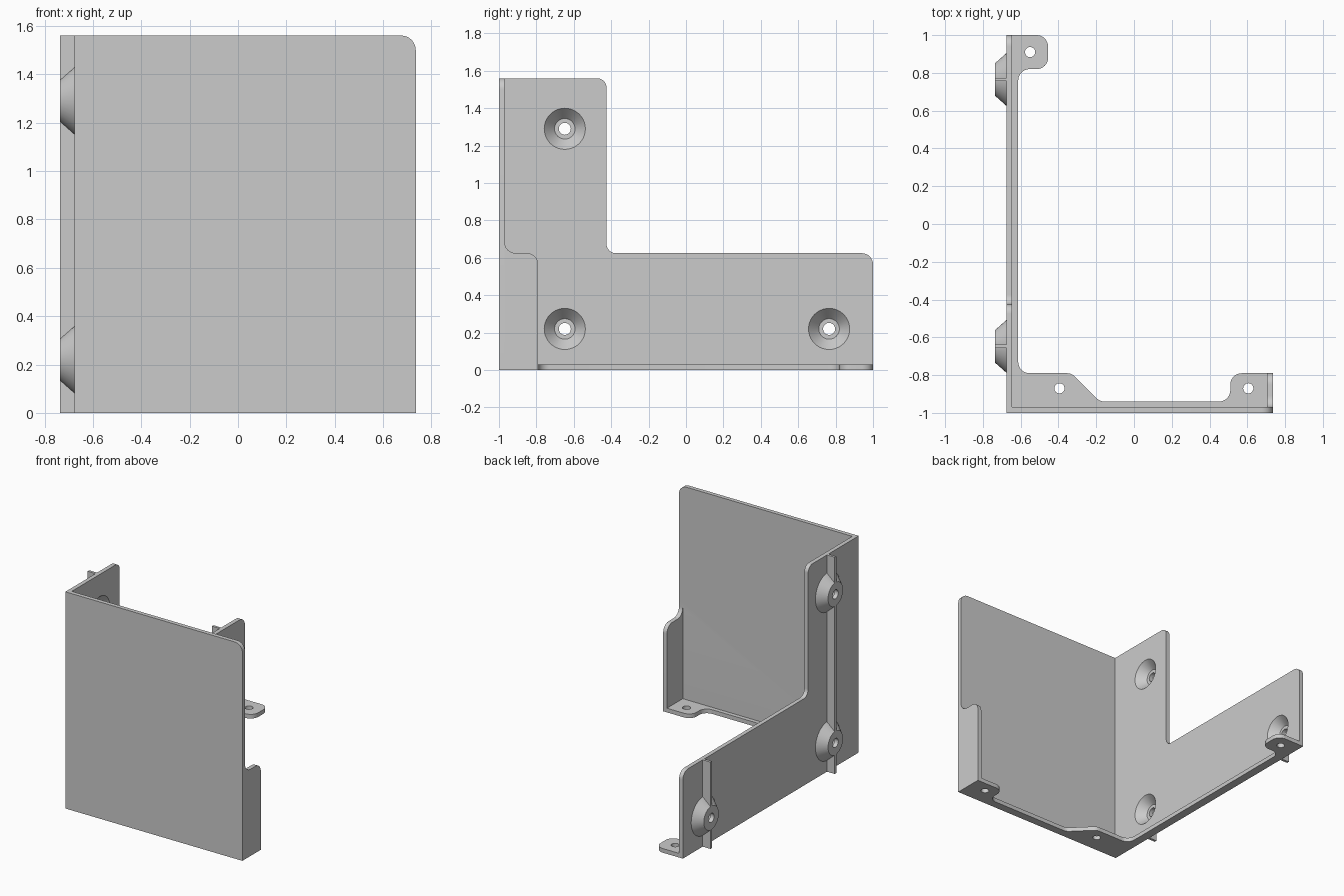
import bpy, bmesh, math
from mathutils import Vector, Matrix

cube = bpy.data.objects.get("Cube")
if cube:
    bpy.data.objects.remove(cube)

SHADE = (0.6, 0.6, 0.6, 1)
grey = bpy.data.materials.new("light_grey")
grey.use_nodes = True
grey.diffuse_color = SHADE
grey.node_tree.nodes["Principled BSDF"].inputs["Base Color"].default_value = SHADE

T = 0.03                              # sheet thickness
X0, X1, Y0, H = -0.675, 0.735, -1.0, 1.56
LOW = 0.625                           # height of the low wall and end flange
R = 0.06                              # corner radius


def finish(name, bm):
    bmesh.ops.recalc_face_normals(bm, faces=bm.faces)
    mesh = bpy.data.meshes.new(name)
    bm.to_mesh(mesh)
    bm.free()
    mesh.materials.append(grey)
    ob = bpy.data.objects.new(name, mesh)
    bpy.context.collection.objects.link(ob)
    return ob


def rounded(points, steps=8):
    """Outline whose corners (a, b, radius) are filleted."""
    out = []
    for i, (a, b, *rad) in enumerate(points):
        p = Vector((a, b, 0))
        if not rad:
            out.append(p)
            continue
        r = rad[0]
        u = (Vector((*points[i - 1][:2], 0)) - p).normalized()
        v = (Vector((*points[(i + 1) % len(points)][:2], 0)) - p).normalized()
        half = u.angle(v) / 2
        c = p + (u + v).normalized() * r / math.sin(half)
        s = (p + u * r / math.tan(half) - c).normalized()
        e = (p + v * r / math.tan(half) - c).normalized()
        out += [c + s.slerp(e, k / steps).normalized() * r for k in range(steps + 1)]
    return out


def plate(name, axis, start, depth, points):
    """Flat sheet: outline extruded along one axis."""
    place = {"X": lambda p: (start, p.x, p.y),
             "Y": lambda p: (p.x, start, p.y),
             "Z": lambda p: (p.x, p.y, start)}[axis]
    bm = bmesh.new()
    face = bm.faces.new([bm.verts.new(place(p)) for p in rounded(points)])
    ext = bmesh.ops.extrude_face_region(bm, geom=[face])
    move = Vector([depth if axis == n else 0 for n in "XYZ"])
    bmesh.ops.translate(bm, vec=move, verts=[v for v in ext["geom"] if isinstance(v, bmesh.types.BMVert)])
    return finish(name, bm)


def lathe(name, origin, axis, profile, sides=40):
    """Closed solid turned around an axis from (offset, radius) rings."""
    turn = Matrix.Rotation(math.pi / 2, 4, "Y") if axis == "X" else Matrix.Identity(4)
    place = Matrix.Translation(origin) @ turn
    bm = bmesh.new()
    rings = [[bm.verts.new(place @ Vector((r * math.cos(k * math.tau / sides),
                                           r * math.sin(k * math.tau / sides), d)))
              for k in range(sides)] for d, r in profile]
    for lo, hi in zip(rings, rings[1:]):
        for k in range(sides):
            n = (k + 1) % sides
            bm.faces.new((lo[k], lo[n], hi[n], hi[k]))
    bm.faces.new(rings[0])
    bm.faces.new(rings[-1])
    return finish(name, bm)


def boolean(target, tool, operation):
    mod = target.modifiers.new("join", "BOOLEAN")
    mod.operation, mod.object, mod.solver = operation, tool, "EXACT"
    bpy.context.view_layer.objects.active = target
    bpy.ops.object.modifier_apply(modifier=mod.name)
    bpy.data.objects.remove(tool)


# Tall front panel
body = plate("corner_bracket", "Y", Y0, T, [(X0, 0), (X1, 0), (X1, H, R), (X0, H)])

# L-shaped side wall
parts = [plate("side_wall", "X", X0, T, [
    (Y0, 0), (1, 0), (1, LOW, R), (-0.425, LOW, 0.05), (-0.425, H, 0.05), (Y0, H)])]

# Short end flange, flowing into the edge of the front panel
parts.append(plate("end_flange", "X", X1 - T, T, [
    (Y0, 0), (-0.79, 0), (-0.79, LOW, R), (Y0 + T, LOW, R), (Y0 + T, LOW + 0.1), (Y0, LOW + 0.1)]))

# Bottom lip with three screw tabs
parts.append(plate("bottom_lip", "Z", 0, T, [
    (X0, Y0), (X1, Y0), (X1, -0.79), (0.51, -0.79, R), (0.51, -0.94, R), (-0.18, -0.94, R),
    (-0.33, -0.79, R), (-0.613, -0.79, R), (-0.613, 0.82, R), (-0.455, 0.82, R),
    (-0.455, 1, R), (X0, 1)]))

# Outer ribs and screw bosses
DEPTH = 0.062
for y, top in ((-0.648, H), (0.765, LOW)):
    parts.append(plate("rib", "X", X0 - DEPTH, DEPTH + T / 2, [
        (y - 0.009, 0), (y + 0.009, 0), (y + 0.009, top), (y - 0.009, top)]))
screws = [(-0.648, 0.22), (-0.648, 1.29), (0.765, 0.22)]
for y, z in screws:
    parts.append(lathe("screw_boss", (X0, y, z), "X", [(-DEPTH, 0.085), (0, 0.14), (T / 2, 0.14)]))

for part in parts:
    boolean(body, part, "UNION")

# Countersunk screw holes through the bosses
for y, z in screws:
    boolean(body, lathe("countersink", (X0 + T, y, z), "X", [
        (-0.15, 0.032), (-DEPTH, 0.032), (-DEPTH, 0.055), (0, 0.11), (0.02, 0.128)]), "DIFFERENCE")

# Holes in the bottom tabs
for x, y in ((-0.55, 0.91), (-0.395, -0.87), (0.605, -0.87)):
    boolean(body, lathe("tab_hole", (x, y, 0), "Z", [(-0.05, 0.027), (0.08, 0.027)], 24), "DIFFERENCE")

# Smooth the fillets and cones, keep the sheet edges crisp
bpy.ops.object.select_all(action="DESELECT")
body.select_set(True)
bpy.context.view_layer.objects.active = body
bpy.ops.object.shade_smooth_by_angle(angle=math.radians(30))
